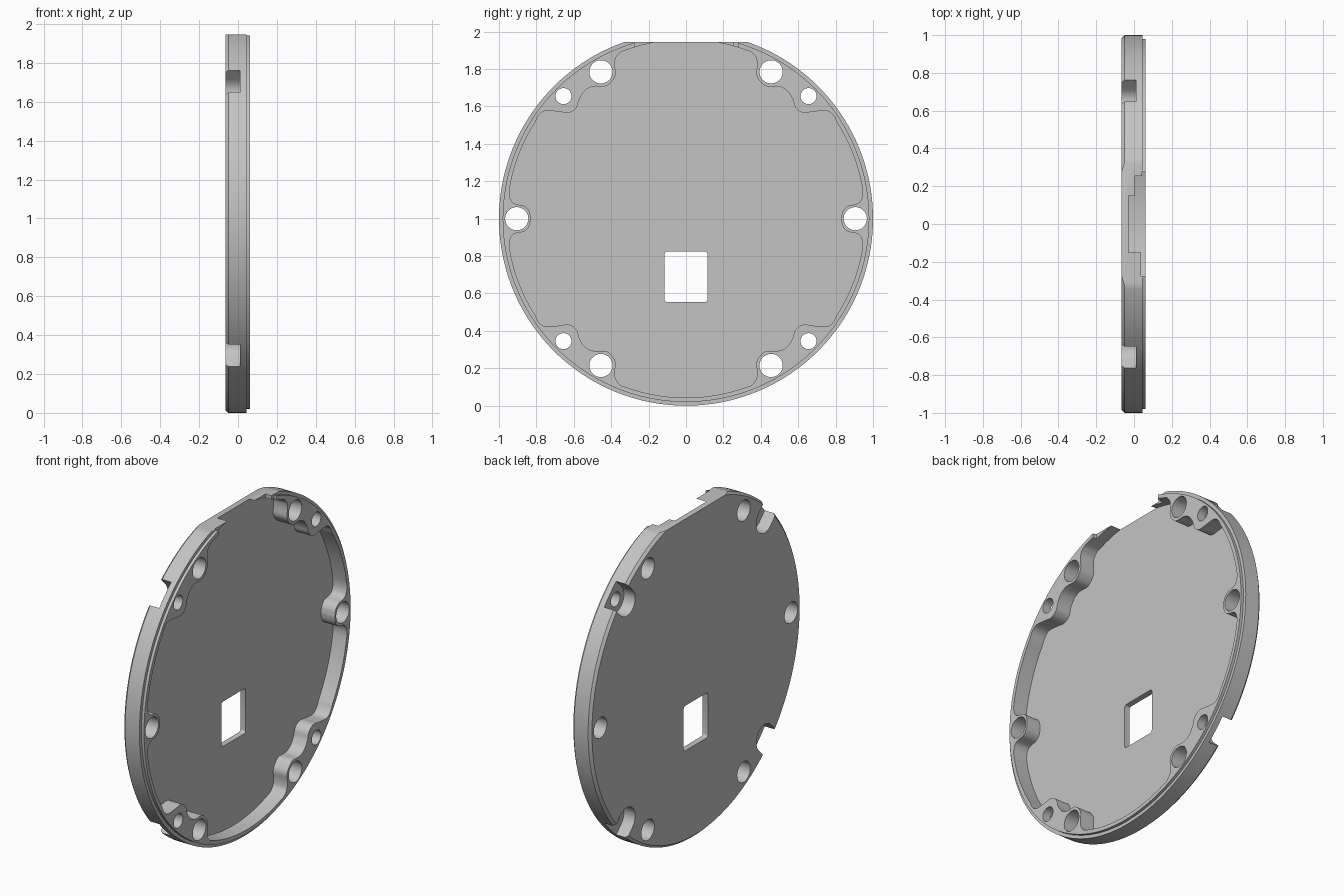
import bpy, bmesh
from math import sin, cos, pi, radians, atan2, hypot
from mathutils import Vector

if "Cube" in bpy.data.objects:
    bpy.data.objects.remove(bpy.data.objects["Cube"])

RADIUS, LIP_RADIUS, POCKET_RADIUS = 1.0, 0.98, 0.957
BACK, FLOOR, SHOULDER, FRONT = -0.065, -0.03, 0.045, 0.062
CENTRE_Z = 1.0
QUADRANTS = [(a, b) for a in (1, -1) for b in (1, -1)]

grey = bpy.data.materials.new("plain grey")
grey.use_nodes = True
colour = (0.55, 0.55, 0.55, 1)
grey.diffuse_color = colour
grey.node_tree.nodes["Principled BSDF"].inputs["Base Color"].default_value = colour


def loft(name, rings):
    """Closed solid through rings of (x, outline) stacked along x."""
    bm = bmesh.new()
    loops = [[bm.verts.new((x, y, z + CENTRE_Z)) for y, z in pts] for x, pts in rings]
    n = len(loops[0])
    for a, b in zip(loops, loops[1:]):
        for i in range(n):
            j = (i + 1) % n
            bm.faces.new((a[i], a[j], b[j], b[i]))
    bm.faces.new(loops[0])
    bm.faces.new(loops[-1])
    bmesh.ops.recalc_face_normals(bm, faces=bm.faces)
    mesh = bpy.data.meshes.new(name)
    bm.to_mesh(mesh)
    bm.free()
    obj = bpy.data.objects.new(name, mesh)
    bpy.context.collection.objects.link(obj)
    mesh.materials.append(grey)
    return obj


def arc(y, z, r, start=0.0, sweep=2 * pi, n=32, closed=True):
    steps = n if closed else n - 1
    return [(y + r * cos(start + sweep * i / steps), z + r * sin(start + sweep * i / steps))
            for i in range(n)]


def box(y0, y1, z0, z1):
    return [(y0, z0), (y1, z0), (y1, z1), (y0, z1)]


def smooth(points, steps=5):
    """Catmull-Rom curve through an open list of points."""
    p = [Vector(q) for q in points]
    p = [p[0]] + p + [p[-1]]
    out = []
    for a, b, c, d in zip(p, p[1:], p[2:], p[3:]):
        for i in range(steps):
            t = i / steps
            v = (2 * b + (c - a) * t + (2 * a - 5 * b + 4 * c - d) * t ** 2
                 + (3 * b - a - 3 * c + d) * t ** 3) / 2
            out.append(tuple(v))
    return out + [tuple(p[-1])]


# Disc with a chamfered back edge and a stepped front lip
profile = [(BACK, RADIUS - 0.015), (BACK + 0.015, RADIUS), (SHOULDER, RADIUS),
           (SHOULDER, LIP_RADIUS), (FRONT, LIP_RADIUS)]
plate = loft("cover_plate", [(x, arc(0, 0, r, n=160)) for x, r in profile])


def cut(outline, x0, x1):
    cutter = loft("cutter", [(x0, outline), (x1, outline)])
    cutter.hide_render = True
    bpy.context.view_layer.objects.active = plate
    mod = plate.modifiers.new("cut", "BOOLEAN")
    mod.operation, mod.solver, mod.object = "DIFFERENCE", "EXACT", cutter
    bpy.ops.object.modifier_apply(modifier=mod.name)
    bpy.data.objects.remove(cutter)


# Front pocket, wrapping round the screw bosses: one quadrant, mirrored
side_boss = smooth([(0.83, 0), (0.838, 0.04), (0.865, 0.068), (0.905, 0.077),
                    (0.93, 0.09), (0.943, 0.12), (0.945, 0.151)])
double_boss = smooth([(0.806, 0.516), (0.785, 0.556), (0.75, 0.577), (0.687, 0.573),
                      (0.625, 0.567), (0.585, 0.595), (0.57, 0.64), (0.54, 0.685),
                      (0.495, 0.707), (0.43, 0.708), (0.395, 0.735), (0.377, 0.77),
                      (0.38, 0.82), (0.375, 0.86), (0.35, 0.891)])


def rim(p, q, n):
    a, b = atan2(p[1], p[0]), atan2(q[1], q[0])
    return arc(0, 0, POCKET_RADIUS, a, b - a, n, False)[1:-1]


quarter = (side_boss + rim(side_boss[-1], double_boss[0], 16) + double_boss
           + rim(double_boss[-1], (0, 1), 16) + [(0, POCKET_RADIUS)])
half = quarter + [(-y, z) for y, z in quarter[-2::-1]]
cut(half + [(y, -z) for y, z in half[-2:0:-1]], FLOOR, 0.2)

# Flat across the top, with stepped ledges where the rim opens
cut(box(-1.5, 1.5, 0.945, 1.5), -0.3, 0.3)
cut(box(-0.275, 0.03, 0.9, 1.2), 0.037, 0.2)
cut(box(-0.01, 0.255, 0.905, 1.2), 0.005, 0.2)
cut(box(-0.02, 0.278, 0.91, 1.2), SHOULDER - 0.002, 0.2)

# Screw holes
for s in (1, -1):
    cut(arc(s * 0.905, 0, 0.062), -0.2, 0.2)
for sy, sz in QUADRANTS:
    cut(arc(sy * 0.455, sz * 0.785, 0.062), -0.2, 0.2)
    cut(arc(sy * 0.655, sz * 0.655, 0.043), -0.2, 0.2)

# Round-ended slots in the back, open to the edge
for k in range(4):
    a = radians(45 + 90 * k)
    hy, hz = 0.926 * cos(a), 0.926 * sin(a)
    end = arc(hy, hz, 0.08, a + pi / 2, pi, 17, False)
    out = [(y + 0.3 * cos(a), z + 0.3 * sin(a)) for y, z in (end[-1], end[0])]
    cut(end + out, -0.2, 0.01)

# Rounded rectangular window
window = []
for i, (sy, sz) in enumerate([(1, 1), (-1, 1), (-1, -1), (1, -1)]):
    window += arc(sy * 0.1, -0.311 + sz * 0.12, 0.015, i * pi / 2, pi / 2, 5, False)
cut(window, -0.2, 0.2)

# Smooth curved walls, keep edges crisp
bpy.ops.object.select_all(action="DESELECT")
plate.select_set(True)
bpy.context.view_layer.objects.active = plate
bpy.ops.object.shade_smooth_by_angle(angle=radians(30))
